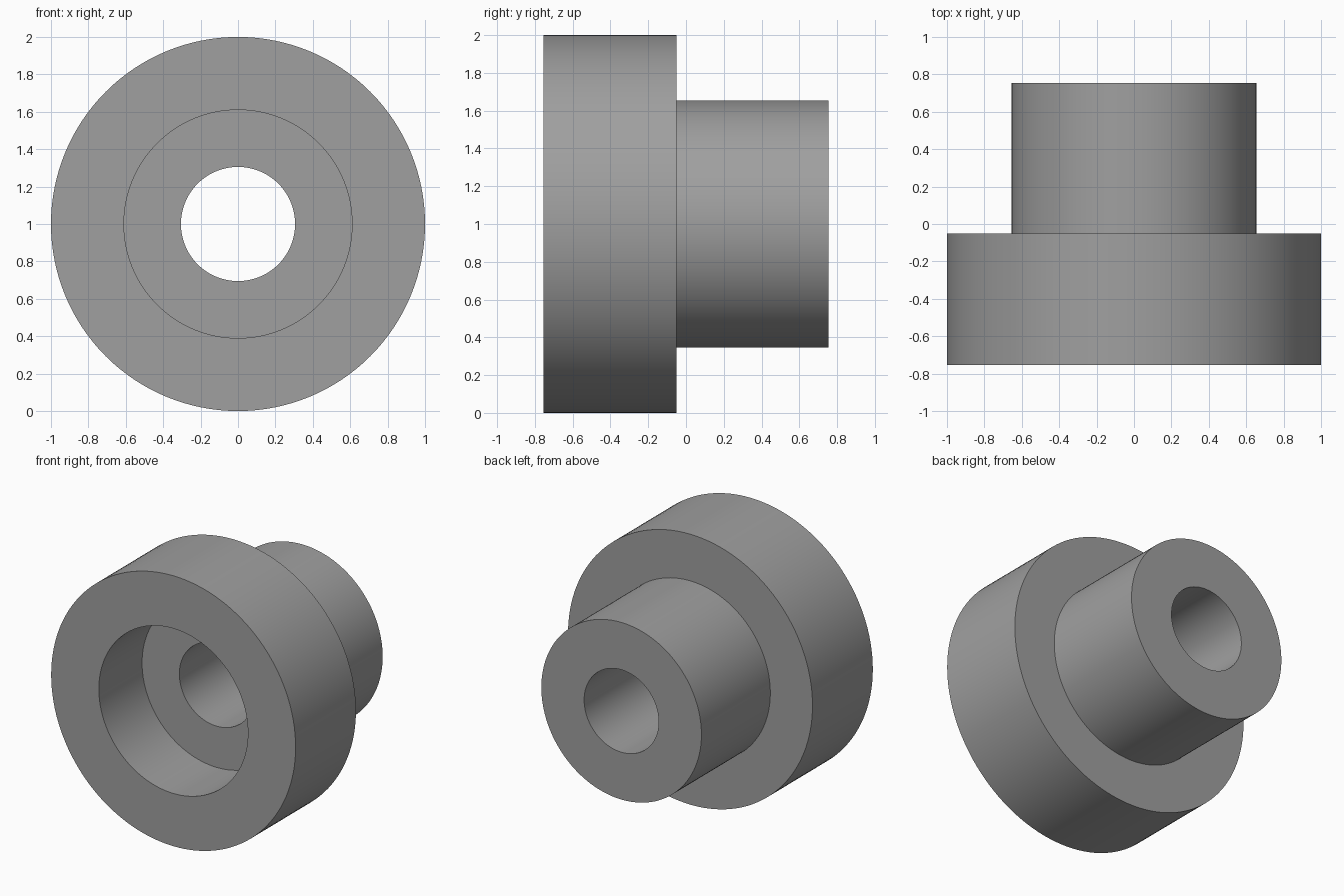
import bpy, bmesh, math

if "Cube" in bpy.data.objects:
    bpy.data.objects.remove(bpy.data.objects["Cube"])

SEGMENTS = 128

# Half section of the stepped bushing: (radius, y), closed loop
profile = [
    (0.61, -0.755),   # mouth of the front recess
    (1.00, -0.755),   # flange front rim
    (1.00, -0.05),    # flange back rim
    (0.655, -0.05),   # root of the hub
    (0.655, 0.755),   # hub back rim
    (0.305, 0.755),   # bore, back end
    (0.305, -0.25),   # bore, front end
    (0.61, -0.25),    # recess floor edge
]

# Revolve the section around the y axis
bm = bmesh.new()
rings = []
for i in range(SEGMENTS):
    a = 2 * math.pi * i / SEGMENTS
    rings.append([bm.verts.new((r * math.cos(a), y, 1 + r * math.sin(a)))
                  for r, y in profile])
n = len(profile)
for i in range(SEGMENTS):
    r0, r1 = rings[i], rings[(i + 1) % SEGMENTS]
    for j in range(n):
        k = (j + 1) % n
        bm.faces.new((r0[j], r0[k], r1[k], r1[j]))
bmesh.ops.recalc_face_normals(bm, faces=bm.faces)

mesh = bpy.data.meshes.new("stepped_bushing")
bm.to_mesh(mesh)
bm.free()
bushing = bpy.data.objects.new("stepped_bushing", mesh)
bpy.context.collection.objects.link(bushing)

# Plain grey metal
grey = bpy.data.materials.new("grey_metal")
grey.diffuse_color = (0.35, 0.35, 0.35, 1)
grey.use_nodes = True
grey.node_tree.nodes["Principled BSDF"].inputs["Base Color"].default_value = grey.diffuse_color
mesh.materials.append(grey)

# Smooth walls, sharp rims
bpy.context.view_layer.objects.active = bushing
bushing.select_set(True)
bpy.ops.object.shade_smooth_by_angle(angle=math.radians(30))
